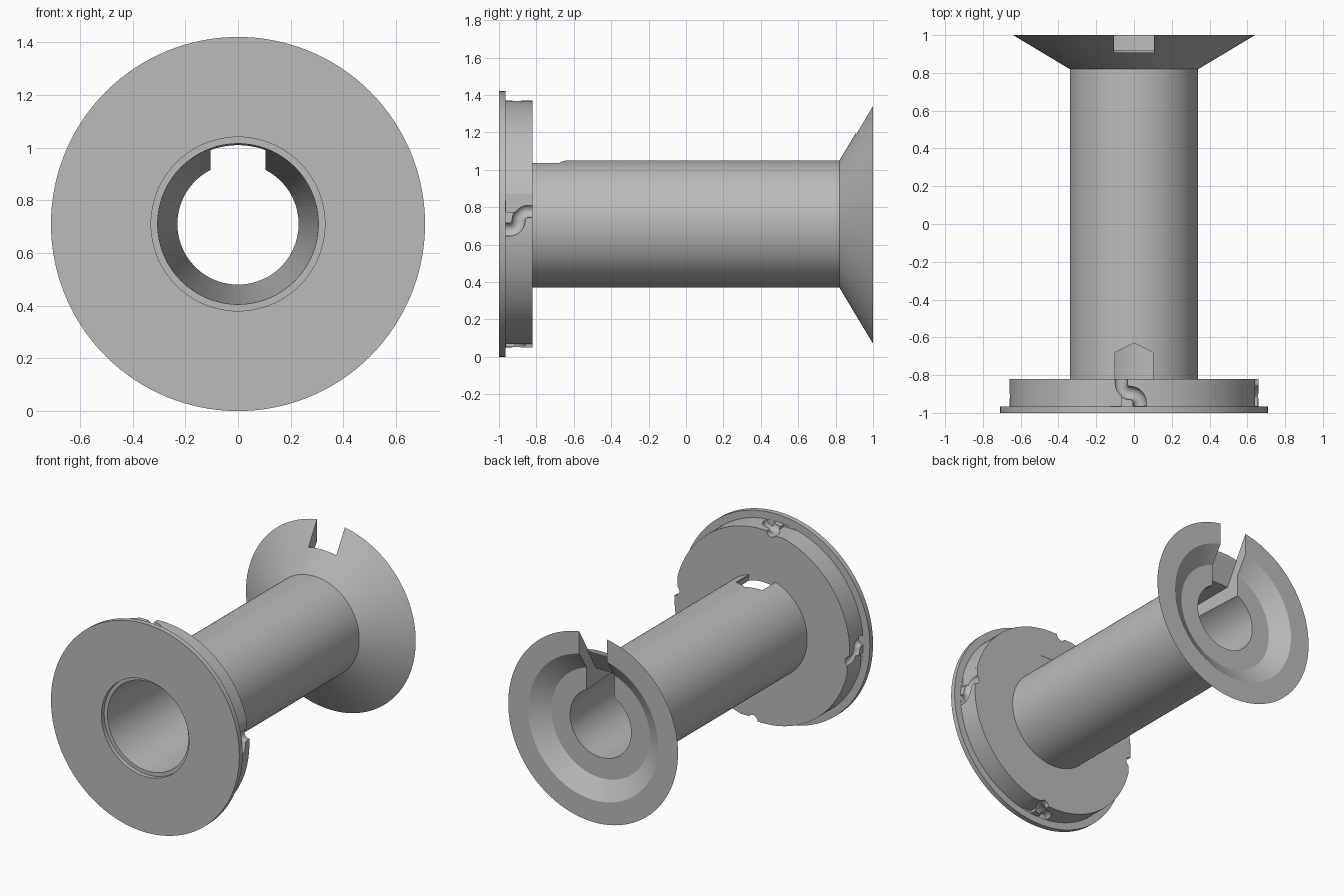
import bpy, bmesh, math
from mathutils import Matrix, Vector

AXIS_Z = 0.71

cube = bpy.data.objects.get("Cube")
if cube:
    bpy.data.objects.remove(cube, do_unlink=True)

grey = bpy.data.materials.new("plain_grey")
grey.use_nodes = True
COLOUR = (0.5, 0.5, 0.5, 1)
grey.diffuse_color = COLOUR
grey.node_tree.nodes["Principled BSDF"].inputs["Base Color"].default_value = COLOUR


def loft(name, rings, closed=False):
    """Solid skinned over rings of points; closed joins the last ring to the first."""
    bm = bmesh.new()
    loops = [[bm.verts.new(p) for p in ring] for ring in rings]
    pairs = list(zip(loops, loops[1:]))
    if closed:
        pairs.append((loops[-1], loops[0]))
    else:
        bm.faces.new(loops[0])
        bm.faces.new(loops[-1])
    for a, b in pairs:
        for i in range(len(a)):
            bm.faces.new((a[i - 1], a[i], b[i], b[i - 1]))
    bm.normal_update()
    bmesh.ops.recalc_face_normals(bm, faces=bm.faces[:])
    if bm.calc_volume(signed=True) < 0:
        bmesh.ops.reverse_faces(bm, faces=bm.faces[:])
    mesh = bpy.data.meshes.new(name)
    bm.to_mesh(mesh)
    bm.free()
    mesh.materials.append(grey)
    obj = bpy.data.objects.new(name, mesh)
    bpy.context.collection.objects.link(obj)
    obj.location.z = AXIS_Z
    return obj


def lathe(name, profile, steps=128):
    """Turn a closed (y, radius) profile around the y axis."""
    angles = [math.tau * i / steps for i in range(steps)]
    return loft(name, [[(r * math.sin(a), y, r * math.cos(a)) for y, r in profile]
                       for a in angles], closed=True)


def upright_prism(name, outline, low, high):
    return loft(name, [[(x, y, z) for x, y in outline] for z in (low, high)])


def groove_rod(name, radius=0.036, bend=0.05, sides=16):
    """Round rod bent into an S, lying on top of the collar."""
    quarter = [math.pi / 2 * i / 6 for i in range(7)]
    # Each entry is x, y and the heading, from straight forward to sideways
    path = [(-0.07, -0.78, 0)]
    path += [(-0.02 - bend * math.cos(a), -0.845 - bend * math.sin(a), a) for a in quarter]
    path += [(-0.02 + bend * math.cos(a), -0.945 + bend * math.sin(a), a)
             for a in reversed(quarter[:-1])]
    path.append((0.03, -0.964, 0))
    rings = []
    for x, y, a in path:
        across = Vector((math.cos(a), math.sin(a), 0))
        rings.append([Vector((x, y, 0.66)) + radius * (
            across * math.cos(t) + Vector((0, 0, math.sin(t))))
            for t in (math.tau * (i + 0.5) / sides for i in range(sides))])
    return loft(name, rings)


# Flange, collar, tube and flared end in one turned body with a tapered bore
spool = lathe("spool_body", [
    (-1, 0.33), (-1, 0.71), (-0.965, 0.71), (-0.965, 0.66), (-0.82, 0.66),
    (-0.82, 0.34), (0.82, 0.34), (1, 0.64), (1, 0.49), (0.92, 0.37),
    (0.92, 0.23), (-0.97, 0.305), (-0.97, 0.33)])

# Keyway along the bore, opening into a notch in the flared end
keyway = [(-0.825, 0.1), (-0.825, 0.312), (0.82, 0.312), (0.908, 0.465),
          (0.912, 0.75), (1.1, 0.75), (1.1, 0.1)]
cutters = [loft("keyway_cutter", [[(x, y, z) for y, z in keyway]
                                  for x in (-0.105, 0.105)])]

# Pointed window through the tube wall beside the collar
window = [(-0.1, -0.822), (0.1, -0.822), (0.1, -0.68), (0, -0.63), (-0.1, -0.68)]
cutters.append(upright_prism("window_cutter", window, 0.15, 0.45))

# Four curved locking grooves, each with a flat lead-in beside it
lead_in = [(-0.16, -0.963), (-0.065, -0.963), (-0.065, -0.8), (-0.16, -0.8)]
for i in range(4):
    turn = Matrix.Rotation(i * math.pi / 2, 4, "Y")
    for cutter in (upright_prism("lead_in_cutter", lead_in, 0.64, 0.74),
                   groove_rod("groove_cutter")):
        cutter.data.transform(turn)
        cutters.append(cutter)

# Apply the cuts and tidy up
bpy.ops.object.select_all(action="DESELECT")
spool.select_set(True)
bpy.context.view_layer.objects.active = spool
for cutter in cutters:
    cutter.hide_render = True
    mod = spool.modifiers.new("cut", "BOOLEAN")
    mod.operation = "DIFFERENCE"
    mod.solver = "EXACT"
    mod.object = cutter
    bpy.ops.object.modifier_apply(modifier=mod.name)
for cutter in cutters:
    bpy.data.objects.remove(cutter, do_unlink=True)

bpy.ops.object.shade_smooth_by_angle(angle=math.radians(25))
